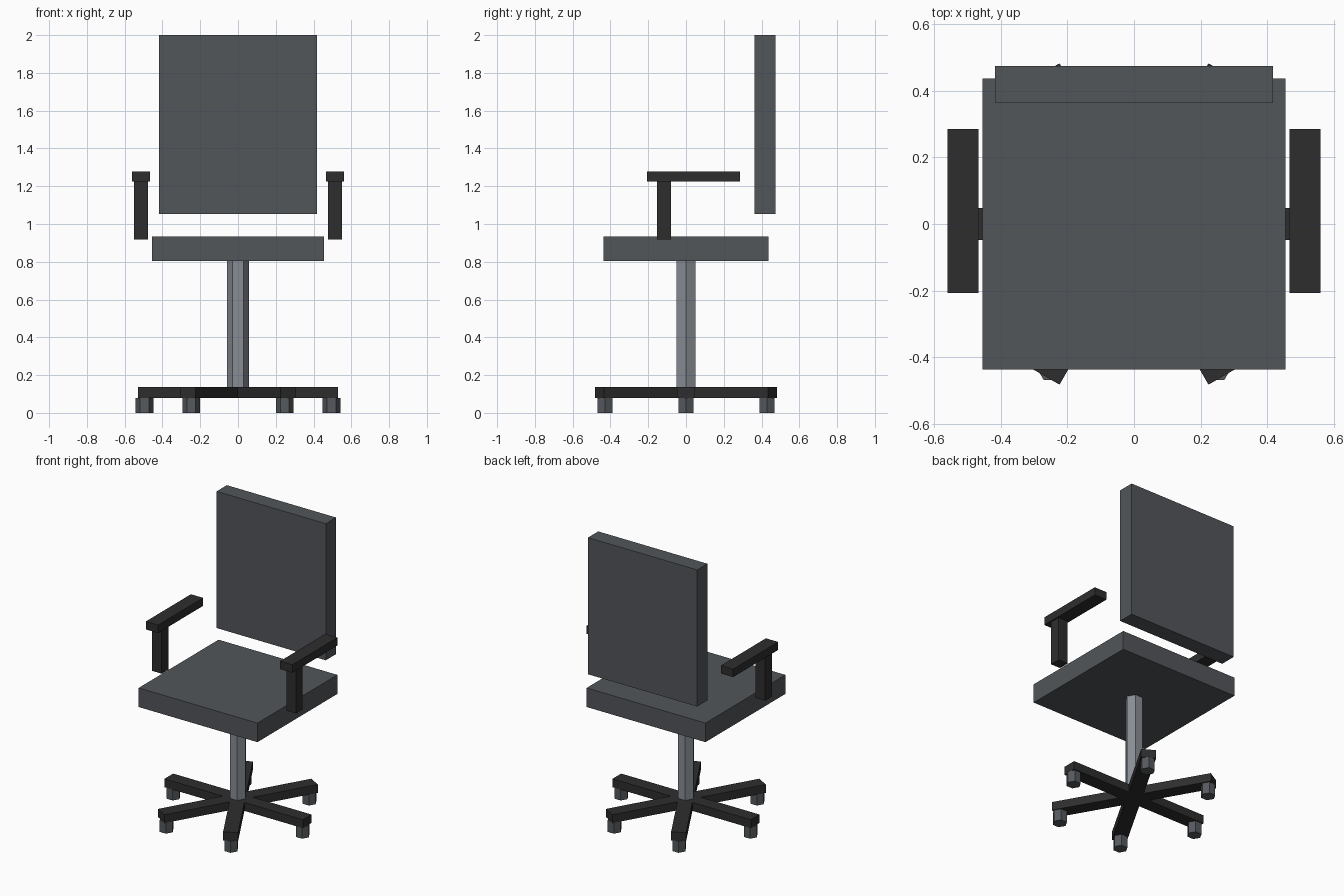
import bpy, bmesh
from math import radians
from mathutils import Vector, Matrix

if "Cube" in bpy.data.objects:
    bpy.data.objects.remove(bpy.data.objects["Cube"])


def material(name, r, g, b):
    mat = bpy.data.materials.new(name)
    mat.use_nodes = True
    mat.diffuse_color = (r, g, b, 1)
    mat.node_tree.nodes["Principled BSDF"].inputs["Base Color"].default_value = (r, g, b, 1)
    return mat


fabric = material("slate fabric", 0.085, 0.092, 0.1)
plastic = material("black plastic", 0.027, 0.027, 0.027)
steel = material("grey steel", 0.25, 0.27, 0.3)
rubber = material("caster grey", 0.09, 0.1, 0.11)


def finish(name, bm, mat):
    bmesh.ops.recalc_face_normals(bm, faces=bm.faces)
    mesh = bpy.data.meshes.new(name)
    bm.to_mesh(mesh)
    bm.free()
    mesh.materials.append(mat)
    obj = bpy.data.objects.new(name, mesh)
    bpy.context.collection.objects.link(obj)
    return obj


def box(name, low, high, mat):
    low, high = Vector(low), Vector(high)
    bm = bmesh.new()
    bmesh.ops.create_cube(bm, size=1)
    bmesh.ops.scale(bm, vec=high - low, verts=bm.verts)
    bmesh.ops.translate(bm, vec=(low + high) / 2, verts=bm.verts)
    return finish(name, bm, mat)


def prism(name, outline, z0, z1, mat):
    bm = bmesh.new()
    face = bm.faces.new([bm.verts.new((p.x, p.y, z0)) for p in outline])
    top = bmesh.ops.extrude_face_region(bm, geom=[face], use_keep_orig=True)
    moved = [v for v in top["geom"] if isinstance(v, bmesh.types.BMVert)]
    bmesh.ops.translate(bm, vec=(0, 0, z1 - z0), verts=moved)
    return finish(name, bm, mat)


def spoke(step, x, y=0):
    return Matrix.Rotation(radians(60 * step), 3, "Z") @ Vector((x, y, 0))


def hexagon(centre, radius):
    return [centre + spoke(i, radius) for i in range(6)]


# Cushions
box("seat", (-0.455, -0.437, 0.803), (0.455, 0.437, 0.935), fabric)
box("backrest", (-0.418, 0.363, 1.054), (0.418, 0.475, 2), fabric)

# Armrests
for side, label in ((1, "left"), (-1, "right")):
    x = side * 0.514
    box(label + "_armrest_pad", (x - 0.047, -0.207, 1.224), (x + 0.047, 0.286, 1.279), plastic)
    box(label + "_armrest_post", (x - 0.037, -0.153, 0.919), (x + 0.037, -0.079, 1.224), plastic)

# Six-armed base: two tip corners per arm, then the inner corner before the next
half = 0.0475
star = []
for i in range(6):
    star += [spoke(i, 0.53, -half), spoke(i, 0.53, half), spoke(i + 0.5, 2 * half)]
prism("star_base", star, 0.079, 0.137, plastic)

# Column and casters
prism("column", hexagon(Vector((0, 0, 0)), 0.057), 0.137, 0.803, steel)
for i in range(6):
    prism(f"caster_{i + 1}", hexagon(spoke(i, 0.495), 0.047), 0, 0.079, rubber)
